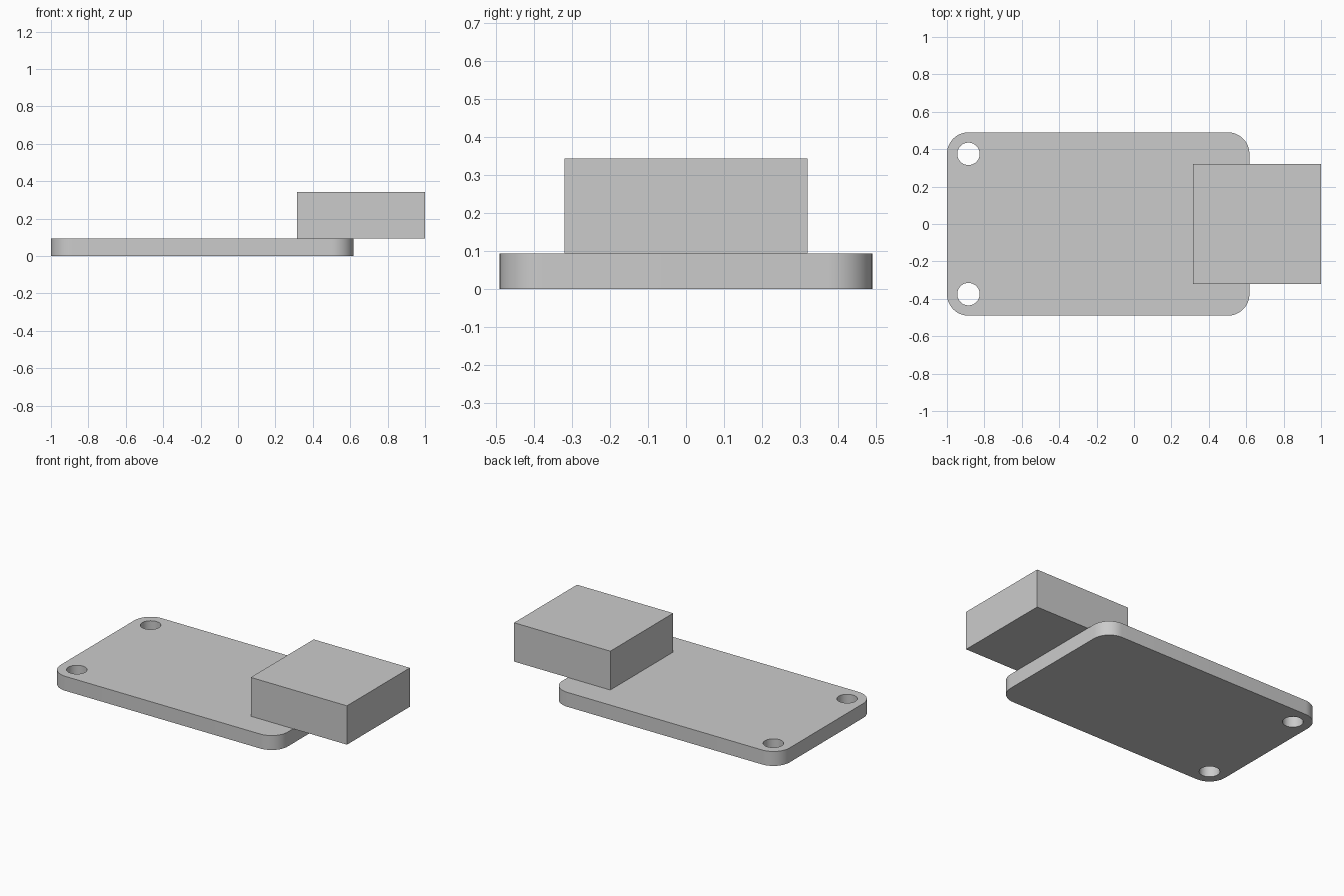
import bpy
import bmesh
import math
from mathutils import Matrix, Vector

if "Cube" in bpy.data.objects:
    bpy.data.objects.remove(bpy.data.objects["Cube"], do_unlink=True)

PLATE_TOP = 0.093

grey = bpy.data.materials.new("light grey")
grey.use_nodes = True
grey.diffuse_color = (0.6, 0.6, 0.6, 1)
grey.node_tree.nodes["Principled BSDF"].inputs["Base Color"].default_value = (0.6, 0.6, 0.6, 1)


def make_object(name, bm):
    mesh = bpy.data.meshes.new(name)
    bm.to_mesh(mesh)
    bm.free()
    mesh.materials.append(grey)
    obj = bpy.data.objects.new(name, mesh)
    bpy.context.collection.objects.link(obj)
    return obj


def box(name, low, high, corner=0.0):
    """Box between two corners, with optional rounded upright edges."""
    low, high = Vector(low), Vector(high)
    bm = bmesh.new()
    bmesh.ops.create_cube(bm, size=1)
    bmesh.ops.scale(bm, vec=high - low, verts=bm.verts)
    bmesh.ops.translate(bm, vec=(low + high) / 2, verts=bm.verts)
    if corner:
        upright = [e for e in bm.edges
                   if abs(e.verts[0].co.z - e.verts[1].co.z) > 0.01]
        bmesh.ops.bevel(bm, geom=upright, offset=corner, segments=12,
                        profile=0.5, affect='EDGES')
    return make_object(name, bm)


# Base plate with rounded corners
plate = box("base_plate", (-1, -0.49, 0), (0.617, 0.49, PLATE_TOP), corner=0.115)

# Two mounting holes, mirrored front to back
bm = bmesh.new()
for side in (-1, 1):
    bmesh.ops.create_cone(bm, cap_ends=True, segments=48, radius1=0.06,
                          radius2=0.06, depth=0.4,
                          matrix=Matrix.Translation((-0.885, side * 0.375, 0.05)))
cutter = make_object("hole_cutter", bm)
cutter.hide_render = True

cut = plate.modifiers.new("mounting holes", 'BOOLEAN')
cut.operation = 'DIFFERENCE'
cut.solver = 'EXACT'
cut.object = cutter

bpy.ops.object.select_all(action='DESELECT')
plate.select_set(True)
bpy.context.view_layer.objects.active = plate
bpy.ops.object.modifier_apply(modifier=cut.name)
bpy.data.objects.remove(cutter, do_unlink=True)
bpy.ops.object.shade_smooth_by_angle(angle=math.radians(30))

# Connector block overhanging the end of the plate
box("connector_block", (0.315, -0.32, PLATE_TOP), (1, 0.32, 0.343))
